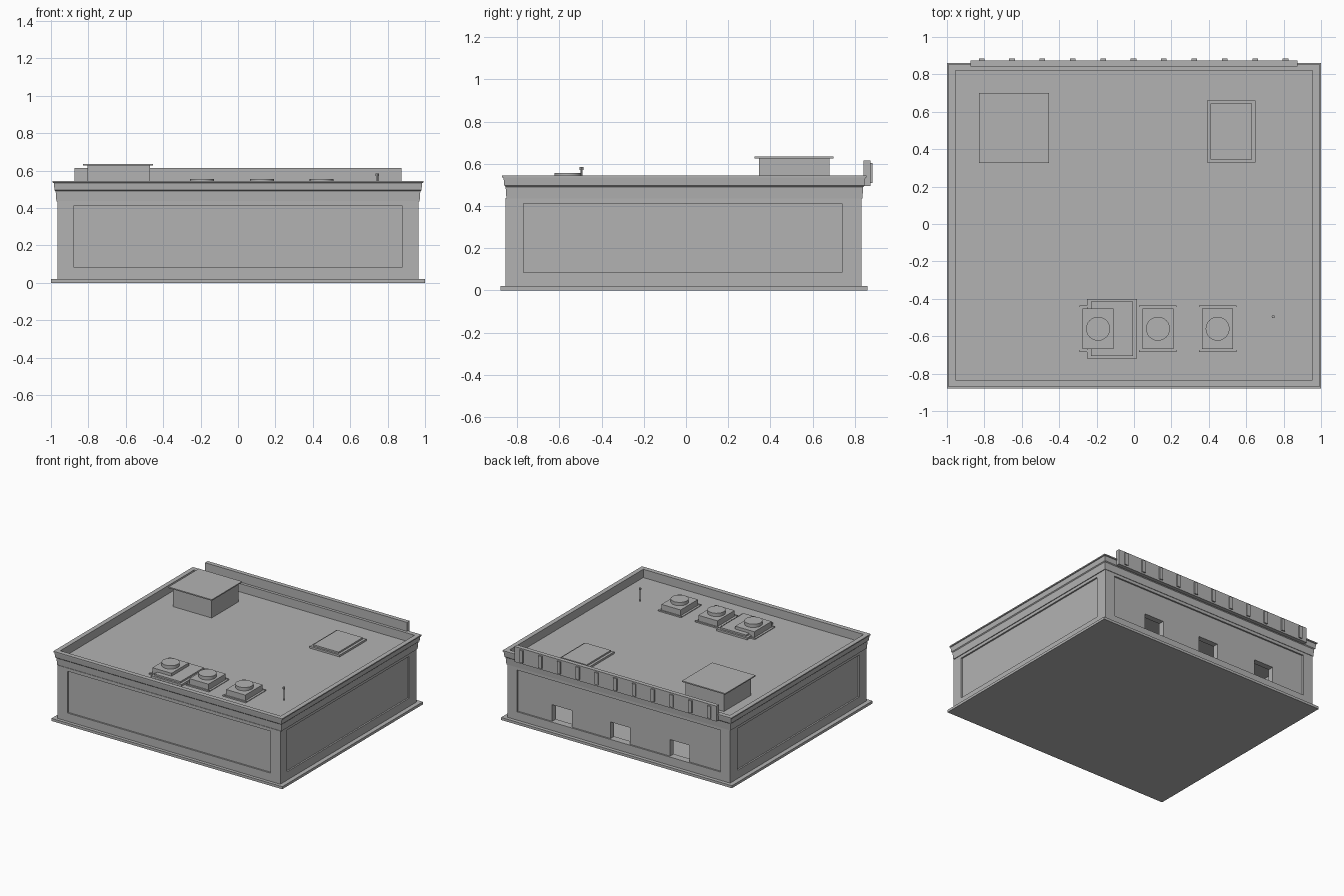
import bpy
import bmesh

cube = bpy.data.objects.get("Cube")
if cube:
    bpy.data.objects.remove(cube, do_unlink=True)

GREY = (0.45, 0.45, 0.45, 1)
grey = bpy.data.materials.new("plain grey")
grey.use_nodes = True
grey.diffuse_color = GREY
grey.node_tree.nodes["Principled BSDF"].inputs["Base Color"].default_value = GREY


def finish(name, bm):
    bmesh.ops.recalc_face_normals(bm, faces=bm.faces[:])
    mesh = bpy.data.meshes.new(name)
    bm.to_mesh(mesh)
    bm.free()
    mesh.materials.append(grey)
    obj = bpy.data.objects.new(name, mesh)
    bpy.context.collection.objects.link(obj)
    return obj


def box(name, xs, ys, zs):
    """Box spanning the given ranges."""
    bm = bmesh.new()
    bmesh.ops.create_cube(bm, size=1)
    for v in bm.verts:
        for i, span in enumerate((xs, ys, zs)):
            v.co[i] = span[0] if v.co[i] < 0 else span[1]
    return finish(name, bm)


def cylinder(name, x, y, zs, radius, sides):
    bm = bmesh.new()
    bmesh.ops.create_cone(bm, cap_ends=True, segments=sides, radius1=radius,
                          radius2=radius, depth=zs[1] - zs[0])
    bmesh.ops.translate(bm, verts=bm.verts[:], vec=(x, y, sum(zs) / 2))
    return finish(name, bm)


def moulding(name, xs, ys, profile):
    """Sweep a closed (offset, z) profile around a rectangle."""
    bm = bmesh.new()
    rings = []
    for off, z in profile:
        x0, x1, y0, y1 = xs[0] - off, xs[1] + off, ys[0] - off, ys[1] + off
        corners = ((x0, y0), (x1, y0), (x1, y1), (x0, y1))
        rings.append([bm.verts.new((x, y, z)) for x, y in corners])
    for i, ring in enumerate(rings):
        last = rings[i - 1]
        for j in range(4):
            k = (j + 1) % 4
            bm.faces.new((last[j], last[k], ring[k], ring[j]))
    return finish(name, bm)


def cut(target, xs, ys, zs):
    """Carve a box-shaped volume out of the target."""
    cutter = box("cutter", xs, ys, zs)
    cutter.hide_render = True
    mod = target.modifiers.new("cut", 'BOOLEAN')
    mod.operation = 'DIFFERENCE'
    mod.solver = 'EXACT'
    mod.object = cutter
    bpy.context.view_layer.objects.active = target
    bpy.ops.object.modifier_apply(modifier=mod.name)
    bpy.data.objects.remove(cutter, do_unlink=True)


# Ground slab and hollow walls
box("base_slab", (-1, 1), (-0.88, 0.86), (0, 0.02))
WX, Y0, Y1 = 0.965, -0.855, 0.832
walls = box("walls", (-WX, WX), (Y0, Y1), (0.02, 0.437))
cut(walls, (-0.91, 0.91), (-0.8, 0.775), (0, 0.5))

# Shallow recessed panel on every side
DEPTH = 0.012
PANEL = (0.085, 0.412)
for y in (Y0, Y1):
    cut(walls, (-0.88, 0.88), (y - DEPTH, y + DEPTH), PANEL)
for x in (-WX, WX):
    cut(walls, (x - DEPTH, x + DEPTH), (-0.77, 0.74), PANEL)

# Three openings in the back wall
for x in (-0.52, -0.005, 0.5):
    cut(walls, (x - 0.085, x + 0.085), (0.7, 0.9), (0.085, 0.215))

# Roof deck and stepped cornice with parapet
RX, RY = (-0.955, 0.955), (-0.835, 0.82)
ROOF = 0.48
box("roof_deck", RX, RY, (0.435, ROOF))
moulding("cornice", RX, RY, [
    (0, 0.435), (0, 0.545), (0.036, 0.545), (0.036, 0.536), (0.03, 0.534),
    (0.026, 0.496), (0.02, 0.49), (0.016, 0.435)])

# Long board on the back edge with ribs
box("back_board", (-0.875, 0.875), (0.842, 0.875), (0.495, 0.615))
for i in range(11):
    x = -0.815 + i * 0.1625
    box("board_rib", (x - 0.015, x + 0.015), (0.87, 0.885), (0.508, 0.604))

# Roof shed with overhanging lid
box("shed", (-0.805, -0.47), (0.345, 0.68), (ROOF, 0.626))
box("shed_lid", (-0.83, -0.455), (0.325, 0.7), (0.626, 0.635))

# Low stepped hatches
for xs, ys in (((0.39, 0.65), (0.33, 0.66)), ((-0.25, 0.015), (-0.72, -0.4))):
    box("hatch_base", xs, ys, (ROOF, 0.495))
    box("hatch_top", (xs[0] + 0.02, xs[1] - 0.02),
        (ys[0] + 0.015, ys[1] - 0.015), (0.495, 0.507))

# Ventilation units on rails
for x in (-0.192, 0.128, 0.447):
    box("vent_body", (x - 0.083, x + 0.083), (-0.667, -0.453), (ROOF, 0.53))
    for y in (-0.68, -0.44):
        box("vent_rail", (x - 0.1, x + 0.1), (y - 0.005, y + 0.005), (ROOF, 0.49))
    box("vent_tray", (x - 0.1, x + 0.1), (-0.68, -0.44), (ROOF, 0.485))
    fan = cylinder("vent_fan", x, -0.56, (0.53, 0.556), 0.064, 24)
    for p in fan.data.polygons:
        p.use_smooth = len(p.vertices) == 4
    for e in fan.data.edges:
        v = [fan.data.vertices[i].co.z for i in e.vertices]
        e.use_edge_sharp = abs(v[0] - v[1]) < 0.001

# Thin mast with a small cap
cylinder("mast", 0.745, -0.495, (ROOF, 0.575), 0.005, 8)
cylinder("mast_cap", 0.745, -0.495, (0.57, 0.585), 0.009, 8)
